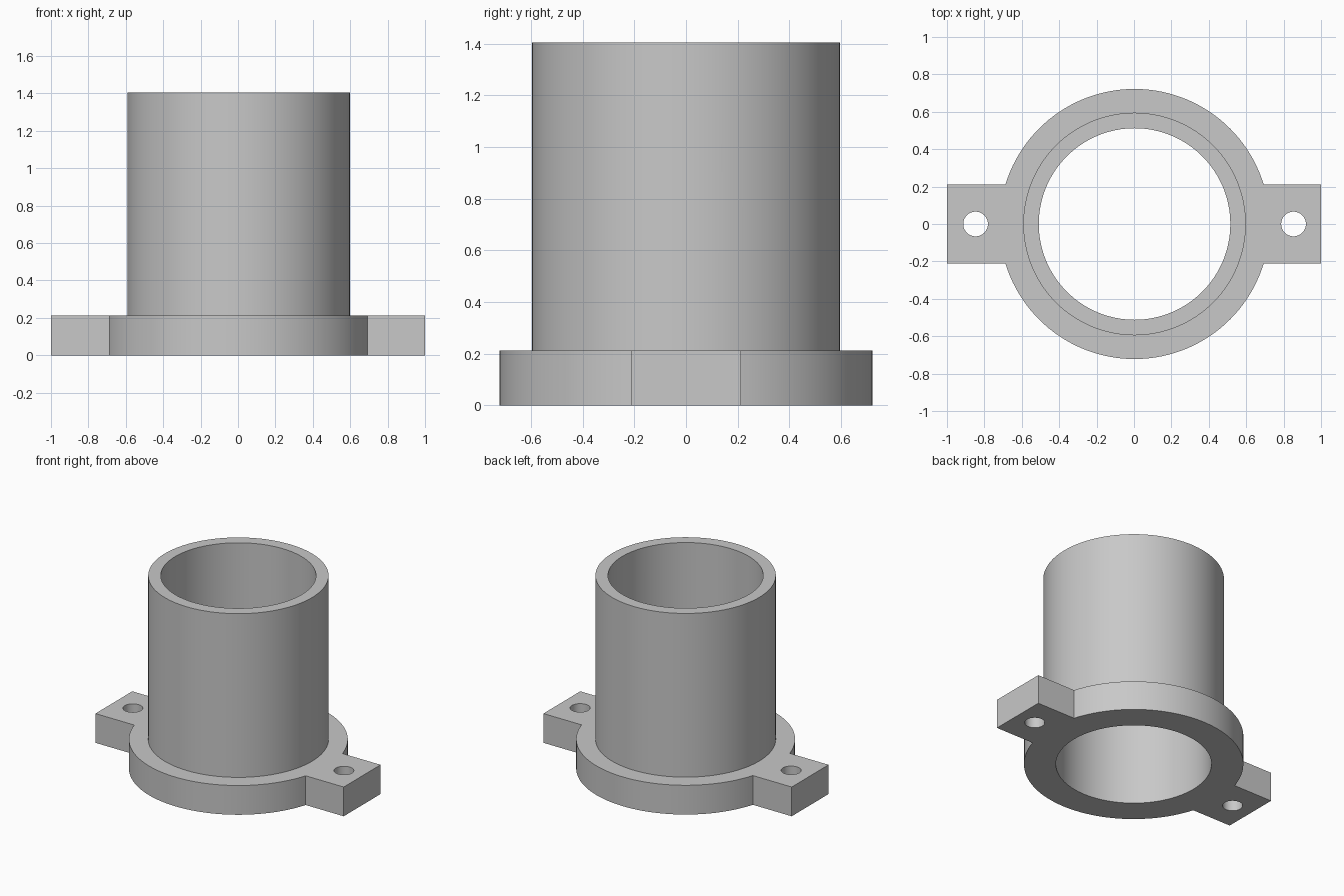
import bpy
import math

CENTRE_X = 0.003      # the round parts sit slightly off the ear block
FLANGE_H = 0.213
TOTAL_H = 1.405
SEGMENTS = 128

default = bpy.data.objects.get("Cube")
if default:
    bpy.data.objects.remove(default, do_unlink=True)

# Single plain material
grey = bpy.data.materials.new("light_grey")
grey.use_nodes = True
grey.diffuse_color = (0.58, 0.58, 0.58, 1)
grey.node_tree.nodes["Principled BSDF"].inputs["Base Color"].default_value = (0.58, 0.58, 0.58, 1)


def cylinder(name, radius, bottom, top, x=CENTRE_X, segments=SEGMENTS):
    bpy.ops.mesh.primitive_cylinder_add(
        vertices=segments, radius=radius, depth=top - bottom,
        location=(x, 0, (bottom + top) / 2))
    obj = bpy.context.object
    obj.name = name
    return obj


def combine(body, tool, operation):
    """Apply a boolean to the body and discard the tool."""
    tool.hide_render = True
    mod = body.modifiers.new(operation.lower(), "BOOLEAN")
    mod.operation = operation
    mod.solver = "EXACT"
    mod.object = tool
    bpy.context.view_layer.objects.active = body
    bpy.ops.object.modifier_apply(modifier=mod.name)
    bpy.data.objects.remove(tool, do_unlink=True)


# Round flange
body = cylinder("flanged_sleeve", 0.722, 0, FLANGE_H)

# Mounting ears: one bar running across the flange
bpy.ops.mesh.primitive_cube_add(size=1, location=(0, 0, FLANGE_H / 2))
ears = bpy.context.object
ears.name = "mounting_ears"
ears.scale = (2, 0.424, FLANGE_H)
bpy.ops.object.transform_apply(location=False, rotation=False, scale=True)
combine(body, ears, "UNION")

# Upright sleeve, started inside the flange for a clean join
combine(body, cylinder("sleeve_wall", 0.595, FLANGE_H / 2, TOTAL_H), "UNION")

# Through bore
combine(body, cylinder("bore_cutter", 0.512, -0.1, TOTAL_H + 0.1), "DIFFERENCE")

# Bolt holes in both ears
for side in (-1, 1):
    hole = cylinder("bolt_hole_cutter", 0.066, -0.1, FLANGE_H + 0.1,
                    x=CENTRE_X + side * 0.85, segments=48)
    combine(body, hole, "DIFFERENCE")

# Material and shading
body.data.materials.clear()
body.data.materials.append(grey)
for face in body.data.polygons:
    face.material_index = 0
bpy.ops.object.select_all(action="DESELECT")
body.select_set(True)
bpy.context.view_layer.objects.active = body
bpy.ops.object.transform_apply(location=True, rotation=True, scale=True)
bpy.ops.object.shade_smooth_by_angle(angle=math.radians(30))
